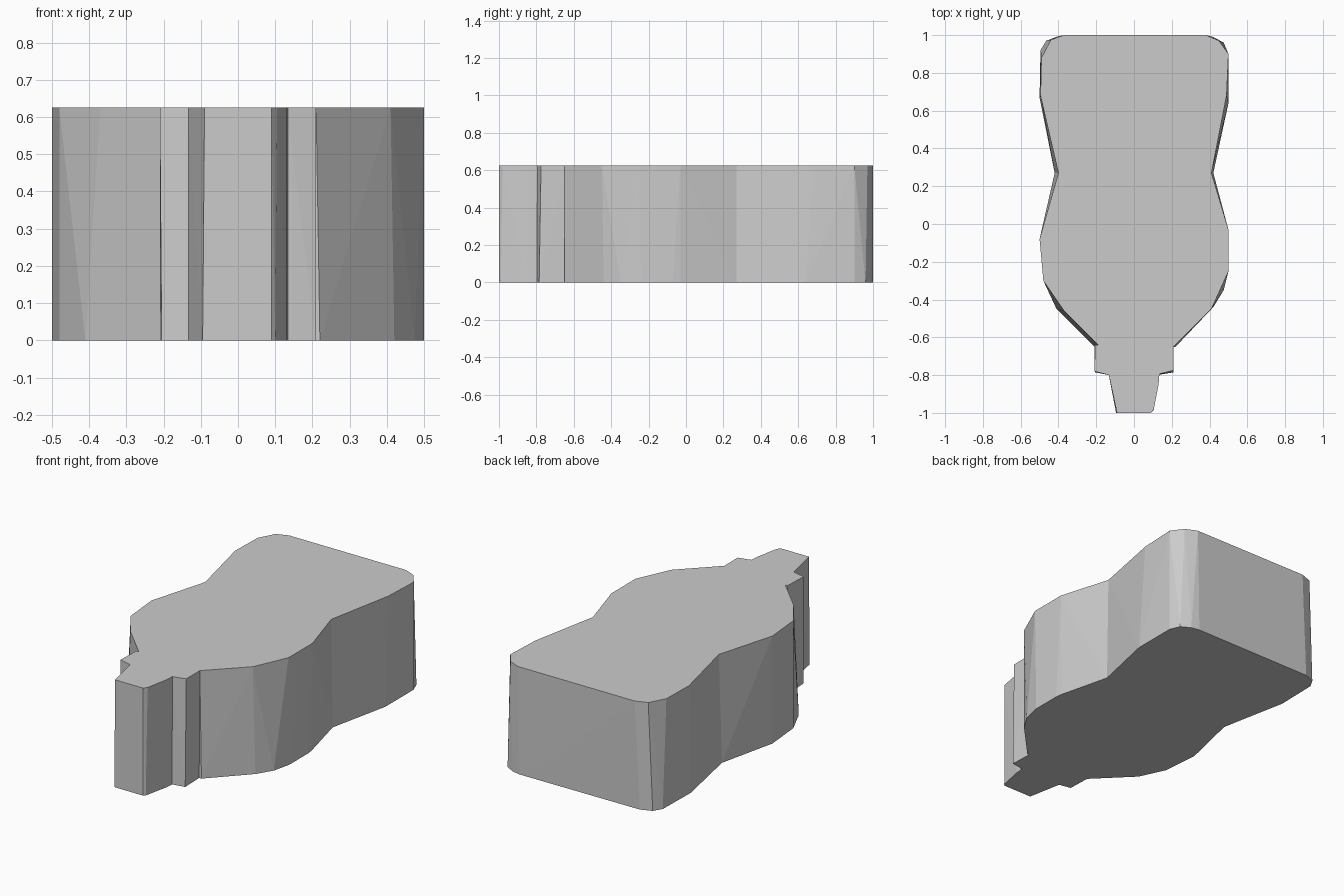
import bpy, bmesh

HEIGHT = 0.625


def convex_slab(name, bottom, top):
    """Convex, flat-faced block spanning a bottom outline and a top outline."""
    bm = bmesh.new()
    for outline, z in ((bottom, 0.0), (top, HEIGHT)):
        for x, y in outline:
            bm.verts.new((x, y, z))
    bmesh.ops.convex_hull(bm, input=bm.verts[:])
    loose = [v for v in bm.verts if not v.link_faces]
    bmesh.ops.delete(bm, geom=loose, context='VERTS')
    bmesh.ops.dissolve_limit(bm, angle_limit=0.005, verts=bm.verts[:], edges=bm.edges[:])
    bmesh.ops.recalc_face_normals(bm, faces=bm.faces[:])
    mesh = bpy.data.meshes.new(name)
    bm.to_mesh(mesh)
    bm.free()
    obj = bpy.data.objects.new(name, mesh)
    bpy.context.collection.objects.link(obj)
    return obj


# Wide rounded base half, down to the waist
convex_slab(
    "bottle_base",
    [(0.42, 0.27), (0.50, 0.64), (0.50, 0.90), (0.475, 0.96), (0.42, 0.99), (0.37, 1.0),
     (-0.40, 0.995), (-0.465, 0.97), (-0.495, 0.92), (-0.50, 0.67), (-0.42, 0.27)],
    [(0.41, 0.27), (0.49, 0.68), (0.50, 0.90), (0.45, 0.97), (0.38, 1.0),
     (-0.37, 1.0), (-0.44, 0.975), (-0.49, 0.88), (-0.495, 0.68), (-0.40, 0.27)])

# Shoulder half, from the waist to the neck
convex_slab(
    "bottle_shoulder",
    [(0.42, 0.27), (0.495, -0.03), (0.50, -0.07), (0.50, -0.24), (0.475, -0.35),
     (0.42, -0.44), (0.22, -0.65), (-0.21, -0.65), (-0.41, -0.45), (-0.48, -0.30),
     (-0.50, -0.08), (-0.42, 0.27)],
    [(0.41, 0.27), (0.50, -0.03), (0.50, -0.25), (0.41, -0.45), (0.21, -0.65),
     (-0.18, -0.65), (-0.37, -0.46), (-0.48, -0.30), (-0.50, -0.08), (-0.48, -0.05), (-0.40, 0.27)])

# Neck collar
convex_slab(
    "neck_collar",
    [(0.205, -0.64), (0.21, -0.785), (0.12, -0.80), (-0.13, -0.80), (-0.205, -0.785), (-0.21, -0.64)],
    [(0.21, -0.64), (0.21, -0.775), (0.13, -0.795), (-0.13, -0.80), (-0.21, -0.78), (-0.205, -0.64)])

# Tapered nozzle
convex_slab(
    "nozzle",
    [(0.135, -0.79), (0.13, -0.85), (0.10, -0.99), (0.09, -1.0), (-0.095, -1.0), (-0.135, -0.79)],
    [(0.135, -0.79), (0.13, -0.85), (0.105, -0.98), (0.09, -1.0), (-0.09, -1.0), (-0.135, -0.79)])
